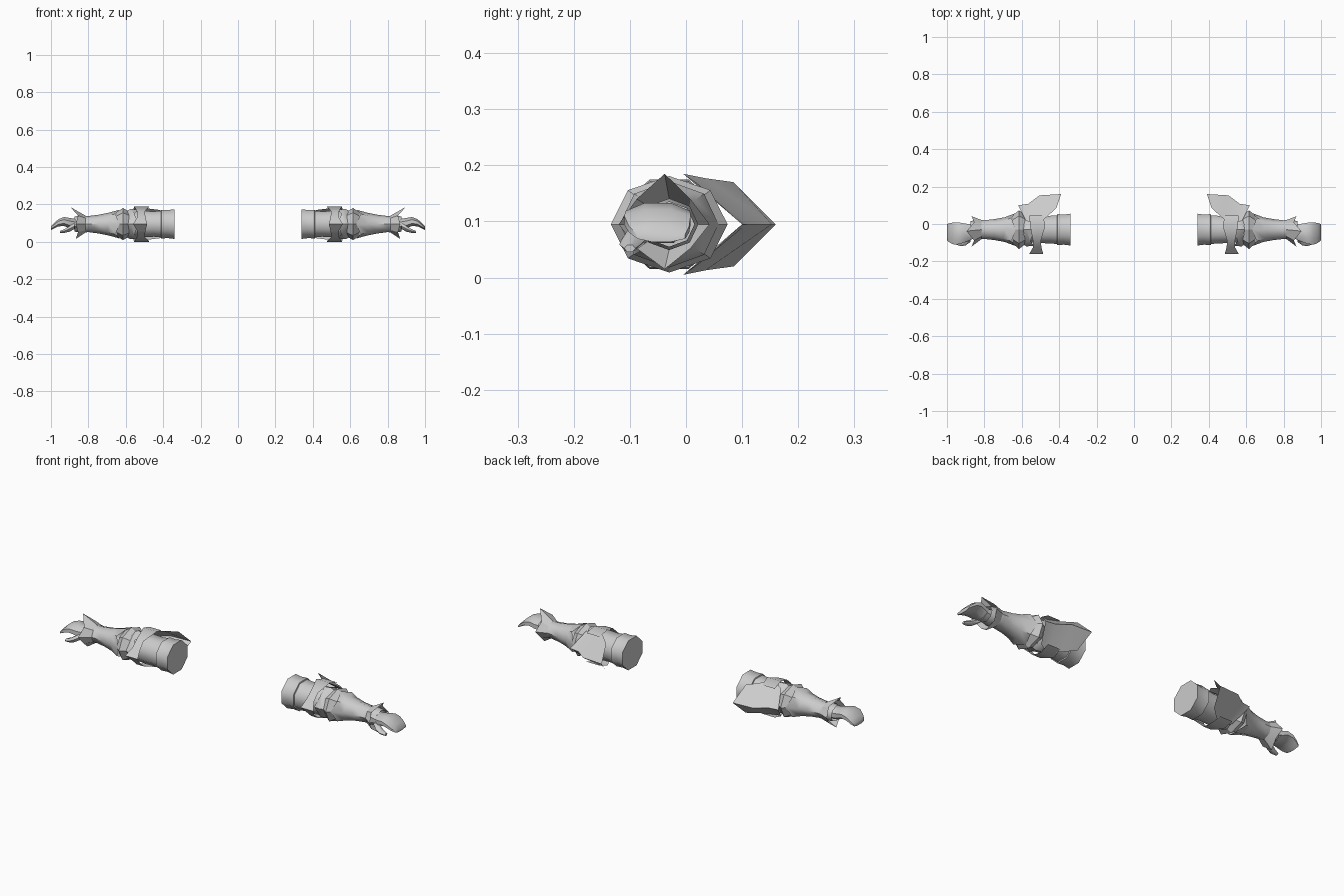
import bpy, math
from math import radians

cube = bpy.data.objects.get("Cube")
if cube:
    bpy.data.objects.remove(cube, do_unlink=True)

grey = bpy.data.materials.new("plain grey")
grey.use_nodes = True
GREY = (0.6, 0.6, 0.6, 1)
grey.diffuse_color = GREY
grey.node_tree.nodes["Principled BSDF"].inputs["Base Color"].default_value = GREY

CY, CZ = -0.03, 0.095  # arm axis


def add_pair(name, verts, faces, angle=40):
    """Build the left part and its mirrored right twin."""
    for side, label in ((1, "left"), (-1, "right")):
        me = bpy.data.meshes.new(f"{label}_{name}")
        me.from_pydata([(side * x, y, z) for x, y, z in verts], [],
                       [f if side > 0 else f[::-1] for f in faces])
        me.materials.append(grey)
        ob = bpy.data.objects.new(f"{label}_{name}", me)
        bpy.context.collection.objects.link(ob)
        bpy.ops.object.select_all(action='DESELECT')
        ob.select_set(True)
        bpy.context.view_layer.objects.active = ob
        bpy.ops.object.shade_smooth_by_angle(angle=radians(angle))


def skin(name, rows, closed=True, caps=False, angle=40):
    """Join equal rows of points with quads."""
    n = len(rows[0])
    verts = [p for r in rows for p in r]
    faces = []
    for i in range(len(rows) - 1):
        for j in range(n if closed else n - 1):
            k = (j + 1) % n
            faces.append((i * n + j, (i + 1) * n + j, (i + 1) * n + k, i * n + k))
    if caps:
        last = (len(rows) - 1) * n
        faces += [tuple(range(n)), tuple(range(last + n - 1, last - 1, -1))]
    add_pair(name, verts, faces, angle)


def ring(x, ry, rz, y=CY, z=CZ, n=8, turn=0.0):
    return [(x, y + ry * math.cos(turn + 2 * math.pi * i / n),
             z + rz * math.sin(turn + 2 * math.pi * i / n)) for i in range(n)]


def tube(name, sections, caps=True, n=8, turn=math.pi / 8, angle=40):
    skin(name, [ring(*s, n=n, turn=turn) for s in sections], True, caps, angle)


# Upper arm with its stepped sleeve
tube("sleeve", [(0.34, 0.092, 0.086), (0.375, 0.087, 0.081), (0.41, 0.09, 0.083),
                (0.412, 0.083, 0.077), (0.45, 0.08, 0.073), (0.50, 0.078, 0.076),
                (0.56, 0.074, 0.070), (0.62, 0.068, 0.064)], angle=50)

# Pointed plate wrapped around the front of the upper arm: y, z, x start, x end
half = [(0.045, 0.172, 0.485, 0.56), (-0.012, 0.19, 0.475, 0.555),
        (-0.09, 0.163, 0.498, 0.54), (-0.125, 0.13, 0.495, 0.54)]
strip = half + [(-0.16, 0.095, 0.485, 0.56)] + [(y, 0.19 - z, a, b) for y, z, a, b in half[::-1]]
skin("upper_arm_plate", [[(a, y, z), ((a + b) / 2, y * 1.0, z), (b, y, z)]
                         for y, z, a, b in strip], False)

# Swept fin behind the elbow: folded plate with a sharp spine
spine = [(0.39, 0.16), (0.505, 0.153), (0.565, 0.108), (0.62, 0.10)]
edge = [(0.415, 0.085, 0.170), (0.47, 0.035, 0.177), (0.525, -0.005, 0.185), (0.58, 0.02, 0.168)]
skin("elbow_fin", [edge, [(x, y, CZ) for x, y in spine],
                   [(x, y, 0.19 - z) for x, y, z in edge]], False)

# Zigzag collar before the elbow
zig = [0.0, 0.018]
skin("elbow_collar", [[(x + zig[i % 2] * s, p[1], p[2]) for i, p in enumerate(ring(x, r, r * 0.9))]
                      for x, r, s in ((0.535, 0.086, 1), (0.575, 0.09, -1), (0.60, 0.075, -1))])

# Ridged elbow guard
tube("elbow_guard", [(0.582, 0.078, 0.066), (0.615, 0.104, 0.086), (0.65, 0.072, 0.062)],
     turn=0, angle=25)

# Forearm armour, its upper rim drawn out into points
rim = [[(x - (0.022 if i % 2 == 0 else 0) * k, p[1], p[2]) for i, p in enumerate(ring(x, ry, rz))]
       for x, ry, rz, k in ((0.655, 0.088, 0.077, 1), (0.70, 0.066, 0.061, 0.4),
                            (0.745, 0.056, 0.050, 0), (0.80, 0.050, 0.043, 0),
                            (0.84, 0.052, 0.046, 0), (0.875, 0.045, 0.040, 0))]
skin("forearm", rim, angle=50)

# Flared wrist cuff with four points, the top one tallest
tips = [(0.868, 0.042, 0.095), (0.855, 0.008, 0.14), (0.895, -0.038, 0.185), (0.855, -0.088, 0.14),
        (0.868, -0.12, 0.095), (0.855, -0.088, 0.052), (0.868, -0.038, 0.015), (0.855, 0.008, 0.052)]
skin("wrist_cuff", [ring(0.815, 0.051, 0.045), tips], angle=30)
tube("wrist", [(0.82, 0.042, 0.036, -0.038), (0.89, 0.044, 0.030, -0.042)])

# Mitten hand curling downward
tube("hand", [(0.865, 0.042, 0.030, -0.043, 0.094), (0.90, 0.053, 0.030, -0.047, 0.100),
              (0.93, 0.062, 0.026, -0.05, 0.109), (0.96, 0.064, 0.021, -0.051, 0.102),
              (0.983, 0.058, 0.015, -0.048, 0.086), (1.0, 0.046, 0.010, -0.044, 0.073)], angle=50)

# Thumb
tube("thumb", [(0.875, 0.022, 0.018, -0.075, 0.084), (0.90, 0.022, 0.018, -0.092, 0.070),
               (0.925, 0.019, 0.012, -0.10, 0.059), (0.952, 0.010, 0.007, -0.10, 0.052)],
     n=6, turn=0, angle=60)
